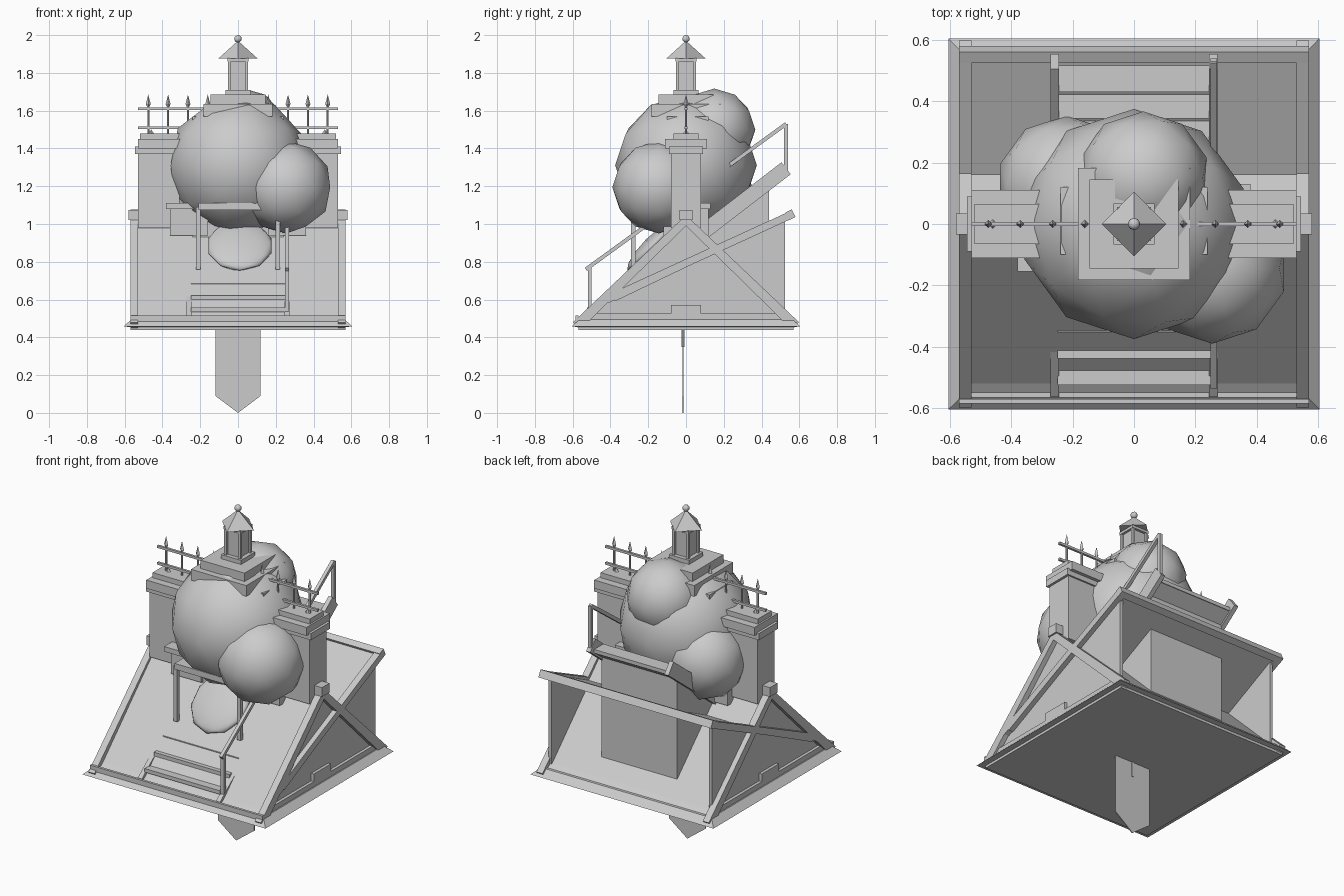
import bpy, bmesh, math
from mathutils import Vector

if "Cube" in bpy.data.objects:
    bpy.data.objects.remove(bpy.data.objects["Cube"])


def finish(name, bm, smooth=False):
    bmesh.ops.recalc_face_normals(bm, faces=bm.faces)
    me = bpy.data.meshes.new(name)
    bm.to_mesh(me)
    bm.free()
    if smooth:
        for p in me.polygons:
            p.use_smooth = True
    ob = bpy.data.objects.new(name, me)
    bpy.context.collection.objects.link(ob)
    return ob


def box(name, x0, x1, y0, y1, z0, z1):
    bm = bmesh.new()
    bmesh.ops.create_cube(bm, size=1)
    for v in bm.verts:
        v.co = Vector(((x0 + x1) / 2 + v.co.x * (x1 - x0),
                       (y0 + y1) / 2 + v.co.y * (y1 - y0),
                       (z0 + z1) / 2 + v.co.z * (z1 - z0)))
    return finish(name, bm)


def prism(name, pts, x0, x1):
    """Extrude a (y, z) profile along x."""
    bm = bmesh.new()
    f = bm.faces.new([bm.verts.new((x0, y, z)) for y, z in pts])
    ext = bmesh.ops.extrude_face_region(bm, geom=[f])
    for v in ext['geom']:
        if isinstance(v, bmesh.types.BMVert):
            v.co.x = x1
    return finish(name, bm)


def beam(name, p, q, w, x0, x1):
    """Straight board of width w between two (y, z) points."""
    p, q = Vector(p), Vector(q)
    d = (q - p).normalized()
    n = Vector((-d.y, d.x)) * w / 2
    return prism(name, [p + n, q + n, q - n, p - n], x0, x1)


def cone(name, x, y, z0, z1, r0, r1, seg):
    bm = bmesh.new()
    bmesh.ops.create_cone(bm, cap_ends=True, segments=seg, radius1=r0, radius2=r1, depth=z1 - z0)
    ob = finish(name, bm)
    ob.location = (x, y, (z0 + z1) / 2)
    return ob


def ball(name, loc, r, sub=2):
    bm = bmesh.new()
    bmesh.ops.create_icosphere(bm, subdivisions=sub, radius=r)
    ob = finish(name, bm, True)
    ob.location = loc
    return ob


# Sloping base skirt
bm = bmesh.new()
rings = [[bm.verts.new((sx * r, sy * r, z)) for sx, sy in ((-1, -1), (1, -1), (1, 1), (-1, 1))]
         for r, z in ((.57, .44), (.57, .455), (.605, .457), (.565, .495))]
bm.faces.new(rings[0])
bm.faces.new(rings[-1])
for a, b in zip(rings, rings[1:]):
    for i in range(4):
        bm.faces.new((a[i], a[(i + 1) % 4], b[(i + 1) % 4], b[i]))
finish("base_skirt", bm)

# Main gable: recessed body and overhanging roof slopes
prism("gable_body", [(-.57, .48), (.57, .48), (.52, .515), (0, 1.025), (-.52, .515)], -.54, .54)
for s in (-1, 1):
    prism("roof_slope", [(s * .57, .48), (s * .52, .515), (0, 1.03), (0, .99), (s * .52, .48)], -.57, .57)
box("front_eave", -.57, .57, -.585, -.57, .485, .515)

# Raised rear shed roof with end beam
beam("shed_roof", (-.38, .6), (.55, 1.045), .02, -.57, .57)
beam("shed_eave", (.535, 1.04), (.57, 1.057), .045, -.57, .57)

for s in (-1, 1):
    a, b = sorted((s * .52, s * .54))
    prism("shed_side_wall", [(.1, .84), (.525, 1.03), (.525, .49), (.3, .6)], a, b)
    # Barge boards and diagonal trim on the gable ends
    a, b = sorted((s * .53, s * .57))
    beam("barge_front", (-.585, .465), (0, 1.02), .04, a, b)
    beam("barge_rear", (.585, .465), (0, 1.02), .04, a, b)
    beam("shed_barge", (-.42, .6), (.57, 1.055), .04, a, b)
    a, b = sorted((s * .53, s * .558))
    beam("gable_sill", (-.55, .51), (.55, .51), .03, a, b)
    box("gable_plaque", a, b, -.08, .08, .52, .57)
    a, b = sorted((s * .3, s * .58))
    box("ridge_end", a, b, -.035, .035, 1.02, 1.075)

    # Chimneys
    for n, x0, x1, w, z0, z1 in (("shaft", .31, .53, .08, .98, 1.42), ("base", .16, .36, .12, .94, 1.08),
                                 ("band", .3, .545, .09, 1.37, 1.41), ("cap", .3, .53, .11, 1.4, 1.45),
                                 ("crown", .31, .52, .065, 1.45, 1.48)):
        a, b = sorted((s * x0, s * x1))
        box("chimney_" + n, a, b, -w, w, z0, z1)

    # Spiked fence pickets
    for x in (.16, .265, .37, .475):
        cone("picket", s * x, 0, 1.47, 1.63, .006, .006, 6)
        cone("picket_tip", s * x, 0, 1.635, 1.685, .013, 0, 4)
        cone("picket_collar", s * x, 0, 1.62, 1.635, .006, .013, 4)
    cone("picket_foot", s * .46, 0, 1.475, 1.5, .018, 0, 4)

    # Porch posts
    box("porch_post", s * .21 - .012, s * .21 + .012, -.292, -.268, .76, 1.09)
    # Stair stringers
    a, b = sorted((s * .245, s * .272))
    beam("stair_stringer", (-.54, .472), (.53, 1.295), .08, a, b)
for z in (1.51, 1.61):
    box("fence_rail", -.53, .53, -.007, .007, z - .007, z + .007)

# Stair treads on a sloping slab, supporting block and handrail
for i in range(12):
    y, z = -.525 + i * .0868, .535 + i * .0645
    box("stair_tread", -.25, .25, y, y + .0868, z, z + .022)
beam("stair_slab", (-.46, .53), (.51, 1.255), .02, -.25, .25)
prism("stair_block", [(0, .7), (.44, .55), (.44, 1.2), (0, .87)], -.25, .25)
beam("handrail", (-.53, .76), (.53, 1.53), .02, .25, .27)
box("rail_post_low", .25, .27, -.52, -.5, .52, .77)
box("rail_post_high", .25, .27, .52, .54, 1.28, 1.53)

# Porch slabs and central tower
box("porch_slab", -.21, .21, -.3, -.1, 1.075, 1.11)
box("ridge_slab", -.38, .38, -.155, .13, 1.08, 1.11)
box("tower_block", -.24, .24, -.1, .12, .9, 1.57)

# Flattened round boss on the front slope
boss = ball("front_boss", (.01, -.18, .885), .185)
boss.scale = (.95, 1, .25)
boss.rotation_euler = (math.radians(45), 0, 0)

# Big rounded masses
ball("round_main", (0, 0, 1.31), .375)
ball("round_right", (.255, -.145, 1.195), .245)
ball("round_left", (-.22, .125, 1.19), .228)
ball("round_back", (.03, .15, 1.5), .217)

# Lantern: stepped plinth, posts, pyramid roof, ball
for r, z0, z1 in ((.183, 1.57, 1.635), (.145, 1.635, 1.685), (.066, 1.685, 1.71)):
    box("lantern_plinth", -r, r, -r, r, z0, z1)
box("lantern_core", -.042, .042, -.042, .042, 1.7, 1.865)
for sx in (-1, 1):
    for sy in (-1, 1):
        x, y = sx * .046, sy * .046
        box("lantern_post", x - .008, x + .008, y - .008, y + .008, 1.7, 1.87)
box("lantern_head", -.056, .056, -.056, .056, 1.86, 1.878)
cone("lantern_roof", 0, 0, 1.875, 1.97, .105, 0, 4)
ball("lantern_finial", (0, 0, 1.98), .02)

# Pointed blade and rod under the base
bm = bmesh.new()
f = bm.faces.new([bm.verts.new((x, -.018, z)) for x, z in
                  ((-.12, .445), (.12, .445), (.12, .09), (0, 0), (-.12, .09))])
ext = bmesh.ops.extrude_face_region(bm, geom=[f])
for v in ext['geom']:
    if isinstance(v, bmesh.types.BMVert):
        v.co.y = -.012
finish("under_blade", bm)
box("under_rod", -.006, .006, -.024, -.008, .35, .445)
